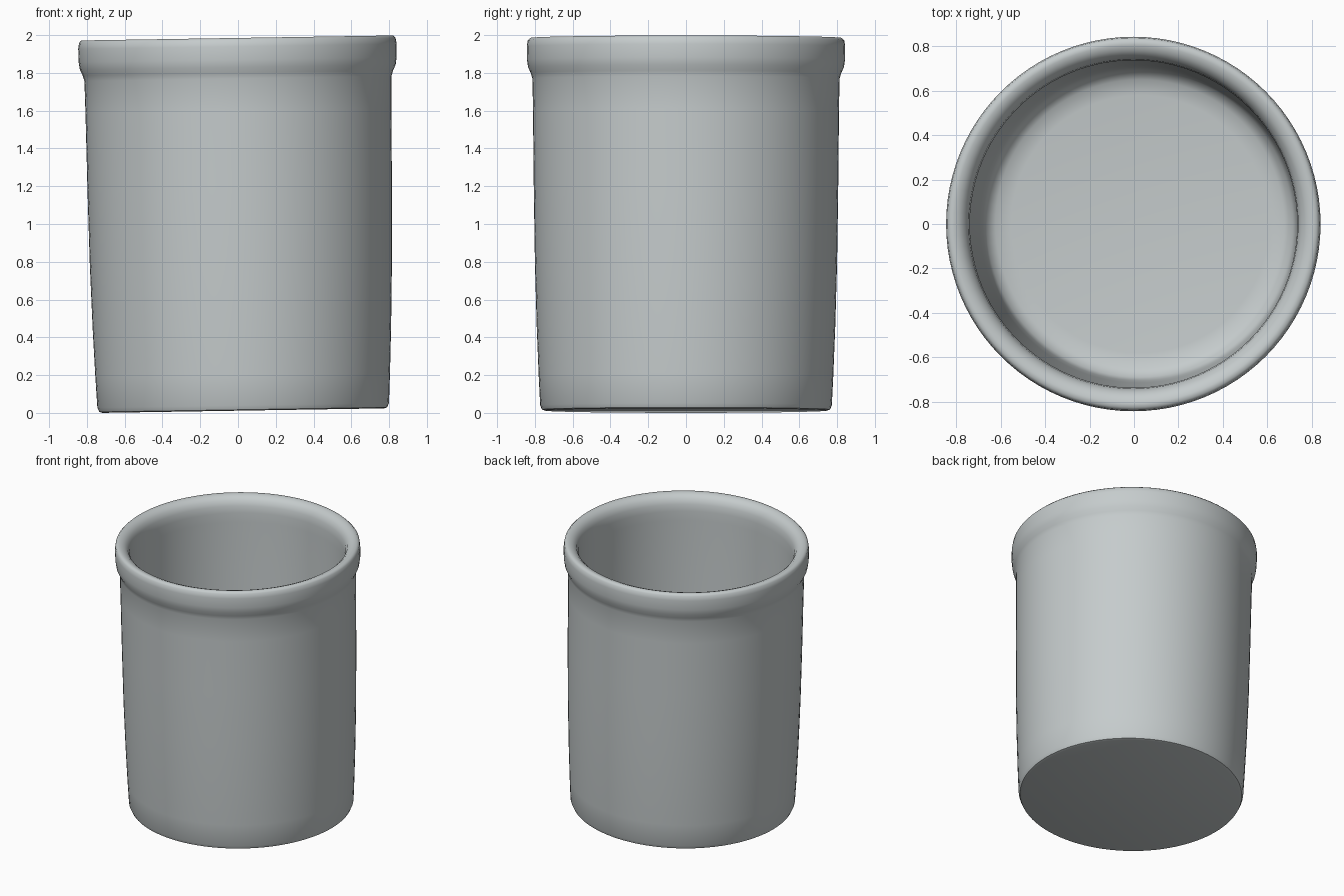
import bpy, bmesh, math
from mathutils import Matrix, Vector

cube = bpy.data.objects.get("Cube")
if cube:
    bpy.data.objects.remove(cube, do_unlink=True)

# Glazed stoneware colour
glaze = bpy.data.materials.new("pale_grey_glaze")
glaze.use_nodes = True
colour = (0.56, 0.60, 0.605, 1)
glaze.diffuse_color = colour
glaze.node_tree.nodes["Principled BSDF"].inputs["Base Color"].default_value = colour

# Radius and height, from the middle of the base, up the outside,
# over the rolled rim and down the inside to the floor
profile = [
    (0, 0.012), (0.745, 0.012), (0.762, 0.017), (0.772, 0.04),
    (0.78, 0.2), (0.79, 0.45), (0.80, 0.8), (0.806, 1.2), (0.81, 1.6),
    (0.813, 1.77), (0.822, 1.80), (0.836, 1.83), (0.842, 1.87),
    (0.843, 1.94), (0.838, 1.972), (0.825, 1.985), (0.805, 1.985),
    (0.78, 1.976), (0.757, 1.955), (0.742, 1.92), (0.737, 1.87),
    (0.737, 1.80), (0.735, 1.5), (0.727, 1.0), (0.715, 0.5),
    (0.705, 0.2), (0.69, 0.14), (0.65, 0.11), (0.58, 0.10), (0, 0.10),
]
SEGMENTS = 96

# Turn the profile around the upright axis
bm = bmesh.new()
verts = [bm.verts.new((r, 0, z)) for r, z in profile]
edges = [bm.edges.new(pair) for pair in zip(verts, verts[1:])]
bmesh.ops.spin(bm, geom=verts + edges, cent=(0, 0, 0), axis=(0, 0, 1),
               angle=math.tau, steps=SEGMENTS)
bmesh.ops.remove_doubles(bm, verts=bm.verts, dist=0.0005)
bmesh.ops.recalc_face_normals(bm, faces=bm.faces)

# The hand-made crock leans slightly to one side
middle = Vector((0.012, 0, 1))
bmesh.ops.rotate(bm, verts=bm.verts, cent=(0, 0, 1),
                 matrix=Matrix.Rotation(-0.016, 3, "Y"))
bmesh.ops.translate(bm, verts=bm.verts, vec=(middle.x, 0, 0))

mesh = bpy.data.meshes.new("crock")
bm.to_mesh(mesh)
bm.free()
mesh.materials.append(glaze)
crock = bpy.data.objects.new("crock", mesh)
bpy.context.collection.objects.link(crock)

# Smooth glaze, with the edges kept crisp
bpy.ops.object.select_all(action="DESELECT")
crock.select_set(True)
bpy.context.view_layer.objects.active = crock
bpy.ops.object.shade_smooth_by_angle(angle=math.radians(50))
